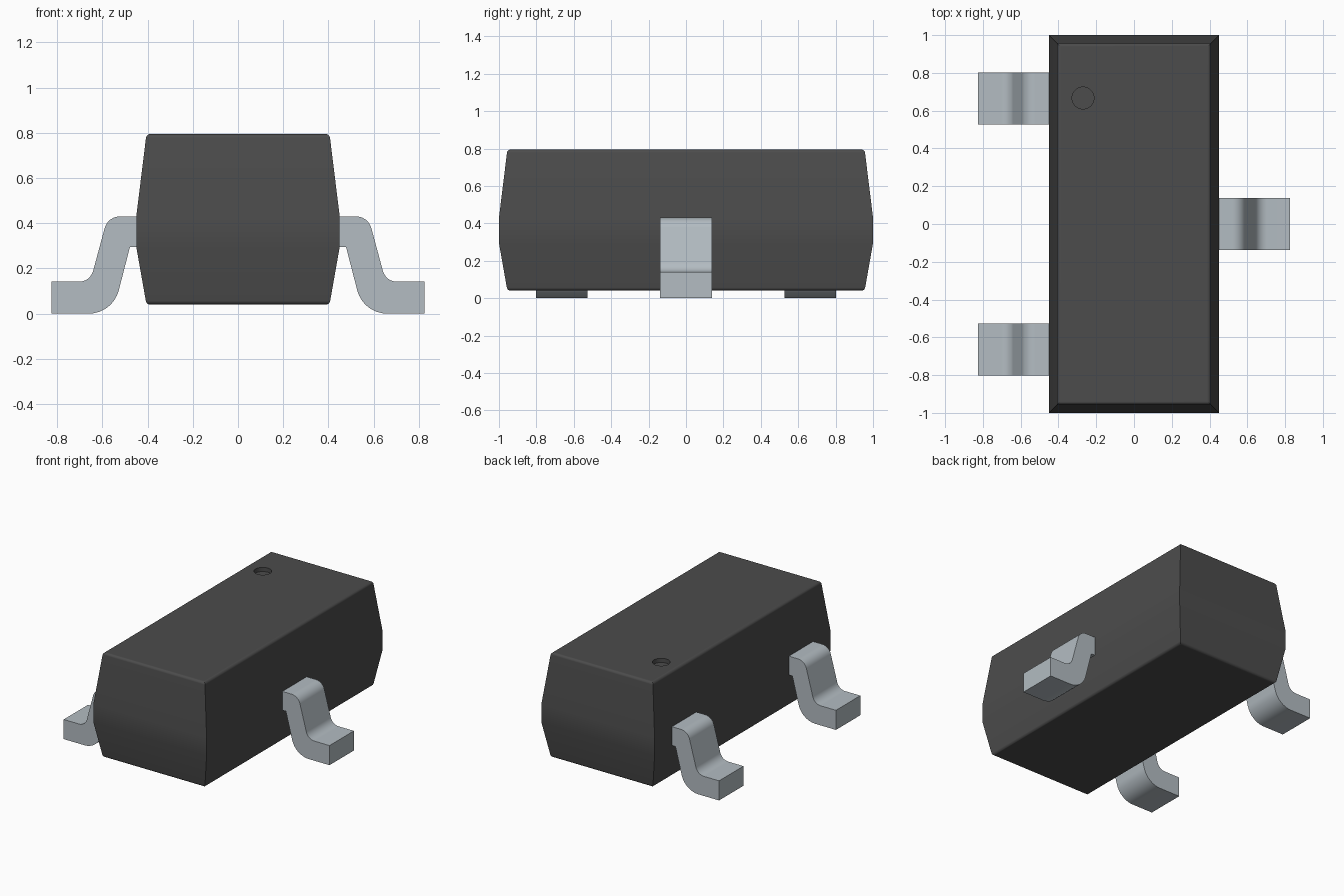
import bpy
import bmesh
import math
from mathutils import Vector

cube = bpy.data.objects.get("Cube")
if cube:
    bpy.data.objects.remove(cube, do_unlink=True)


def make_material(name, color):
    mat = bpy.data.materials.new(name)
    mat.use_nodes = True
    mat.diffuse_color = (*color, 1)
    bsdf = next(n for n in mat.node_tree.nodes if n.type == 'BSDF_PRINCIPLED')
    bsdf.inputs["Base Color"].default_value = (*color, 1)
    return mat


body_mat = make_material("dark grey plastic", (0.072, 0.072, 0.072))
metal_mat = make_material("tinned metal", (0.451, 0.503, 0.539))


def rounded_path(points, steps=8):
    """Round the corners of a 2D path given as (u, v, radius)."""
    out = []
    n = len(points)
    for i, (u, v, r) in enumerate(points):
        p = Vector((u, v))
        if r == 0:
            out.append(p)
            continue
        a = (Vector(points[i - 1][:2]) - p).normalized()
        b = (Vector(points[(i + 1) % n][:2]) - p).normalized()
        half = a.angle(b) / 2
        centre = p + (a + b).normalized() * (r / math.sin(half))
        start = p + a * (r / math.tan(half)) - centre
        end = p + b * (r / math.tan(half)) - centre
        sweep = start.angle_signed(end)
        for k in range(steps + 1):
            t = -sweep * k / steps
            out.append(centre + Vector((start.x * math.cos(t) - start.y * math.sin(t),
                                        start.x * math.sin(t) + start.y * math.cos(t))))
    return out


def finish(name, bm, mat):
    bmesh.ops.recalc_face_normals(bm, faces=bm.faces)
    mesh = bpy.data.meshes.new(name)
    bm.to_mesh(mesh)
    bm.free()
    mesh.materials.append(mat)
    obj = bpy.data.objects.new(name, mesh)
    bpy.context.collection.objects.link(obj)
    return obj


def smooth(obj):
    bpy.ops.object.select_all(action='DESELECT')
    obj.select_set(True)
    bpy.context.view_layer.objects.active = obj
    bpy.ops.object.shade_smooth_by_angle(angle=math.radians(30))
    mod = obj.modifiers.new("even shading", 'WEIGHTED_NORMAL')
    mod.keep_sharp = True


# Body: rectangular rings lofted along an (inset, height) profile
HALF_X, HALF_Y = 0.45, 1.0
profile = rounded_path([(0.10, 0.04, 0), (0.045, 0.04, 0.02), (0, 0.295, 0),
                        (0, 0.43, 0), (0.045, 0.795, 0.02), (0.10, 0.795, 0)], 5)[1:-1]
bm = bmesh.new()
rings = []
for inset, z in profile:
    x, y = HALF_X - inset, HALF_Y - inset
    rings.append([bm.verts.new((sx * x, sy * y, z))
                  for sx, sy in ((-1, -1), (1, -1), (1, 1), (-1, 1))])
for low, high in zip(rings, rings[1:]):
    for i in range(4):
        j = (i + 1) % 4
        bm.faces.new((low[i], low[j], high[j], high[i]))
bm.faces.new(rings[0][::-1])
bm.faces.new(rings[-1])
body = finish("body", bm, body_mat)

# Round index dimple cut into the top
bm = bmesh.new()
bmesh.ops.create_cone(bm, cap_ends=True, segments=40, radius1=0.058, radius2=0.058, depth=0.08)
bmesh.ops.translate(bm, vec=(-0.27, 0.667, 0.805), verts=bm.verts)
cutter = finish("dimple_cutter", bm, body_mat)
cutter.hide_render = True
cut = body.modifiers.new("dimple", 'BOOLEAN')
cut.operation = 'DIFFERENCE'
cut.solver = 'EXACT'
cut.object = cutter
bpy.context.view_layer.objects.active = body
bpy.ops.object.modifier_apply(modifier=cut.name)
bpy.data.objects.remove(cutter, do_unlink=True)
smooth(body)

# Bent leads: one rounded side outline extruded across the width
lead_outline = rounded_path([
    (0.40, 0.43, 0), (0.576, 0.43, 0.07), (0.654, 0.141, 0.065), (0.825, 0.141, 0),
    (0.825, 0, 0), (0.554, 0, 0.137), (0.478, 0.295, 0), (0.40, 0.295, 0)])
LEAD_WIDTH = 0.277


def make_lead(name, side, y):
    bm = bmesh.new()
    face = bm.faces.new([bm.verts.new((side * u, y - LEAD_WIDTH / 2, v)) for u, v in lead_outline])
    ext = bmesh.ops.extrude_face_region(bm, geom=[face])
    moved = [g for g in ext["geom"] if isinstance(g, bmesh.types.BMVert)]
    bmesh.ops.translate(bm, vec=(0, LEAD_WIDTH, 0), verts=moved)
    smooth(finish(name, bm, metal_mat))


make_lead("left_lead", 1, 0)
make_lead("right_front_lead", -1, -0.664)
make_lead("right_back_lead", -1, 0.664)
